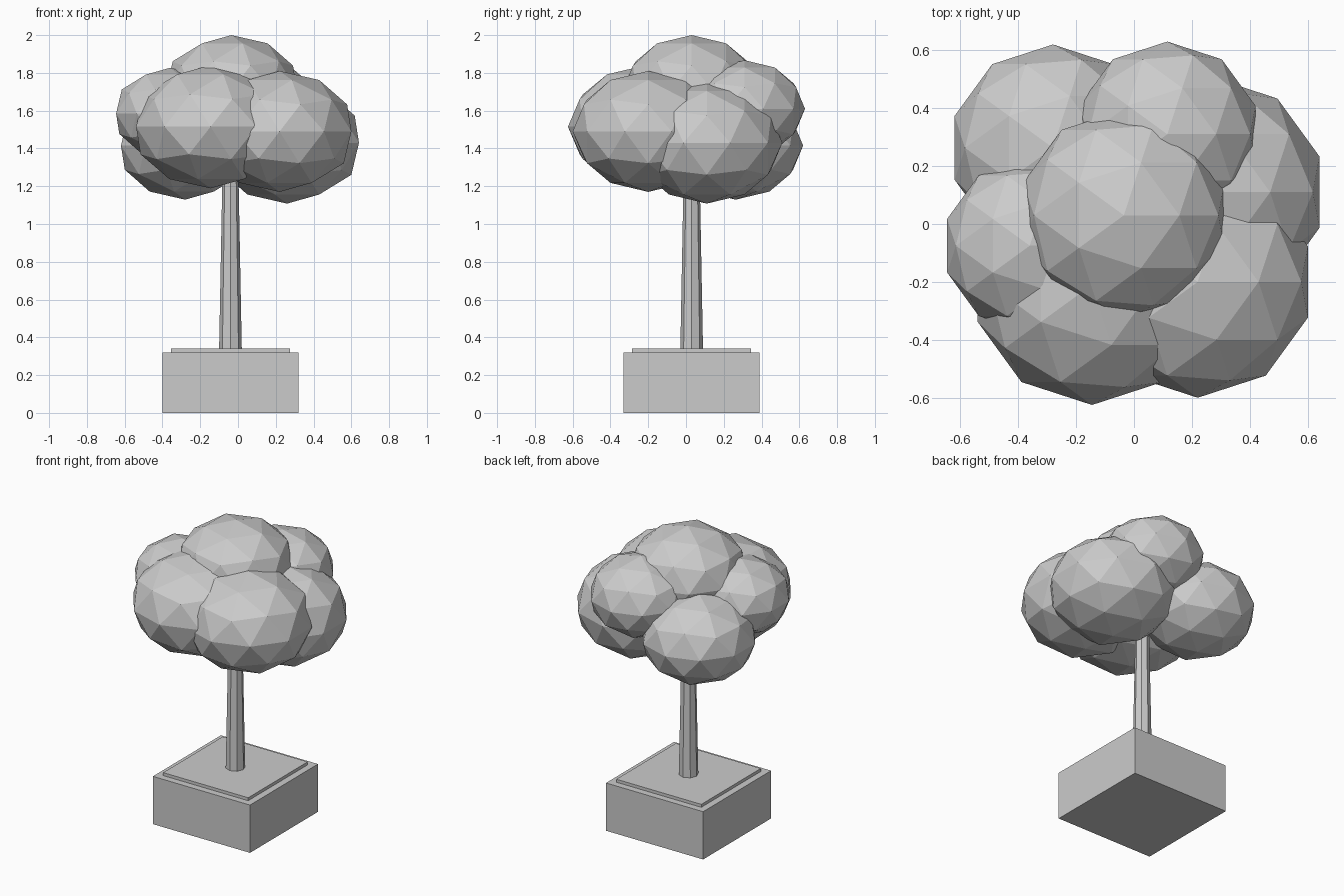
import bpy

if "Cube" in bpy.data.objects:
    bpy.data.objects.remove(bpy.data.objects["Cube"])

CX, CY = -0.04, 0.03  # planter and trunk axis


def box(name, size, z0, z1):
    bpy.ops.mesh.primitive_cube_add(size=1, location=(CX, CY, (z0 + z1) / 2))
    ob = bpy.context.object
    ob.name = name
    ob.scale = (size, size, z1 - z0)
    return ob


def leaf_clump(name, x, y, z, radius, height):
    bpy.ops.mesh.primitive_ico_sphere_add(subdivisions=2, radius=1, location=(x, y, z))
    ob = bpy.context.object
    ob.name = name
    ob.scale = (radius, radius, height)
    return ob


# Square planter with a slightly raised soil slab
box("planter", 0.72, 0.0, 0.32)
box("soil", 0.63, 0.32, 0.34)

# Tapered eight-sided trunk, ending inside the foliage
z0, z1 = 0.34, 1.50
bpy.ops.mesh.primitive_cone_add(vertices=8, radius1=0.06, radius2=0.038,
                                depth=z1 - z0, location=(CX, CY, (z0 + z1) / 2))
bpy.context.object.name = "trunk"

# Flattened low-poly leaf clumps: x, y, z, radius, half height
clumps = {
    "leaves_top": (-0.035, 0.03, 1.708, 0.365, 0.292),
    "leaves_front_left": (-0.145, -0.21, 1.515, 0.415, 0.326),
    "leaves_front_right": (0.22, -0.20, 1.49, 0.40, 0.32),
    "leaves_right": (0.26, 0.11, 1.43, 0.40, 0.322),
    "leaves_back_right": (0.115, 0.31, 1.61, 0.32, 0.257),
    "leaves_back_left": (-0.28, 0.263, 1.415, 0.357, 0.286),
    "leaves_left": (-0.36, -0.075, 1.585, 0.30, 0.242),
}
for name, values in clumps.items():
    leaf_clump(name, *values)
